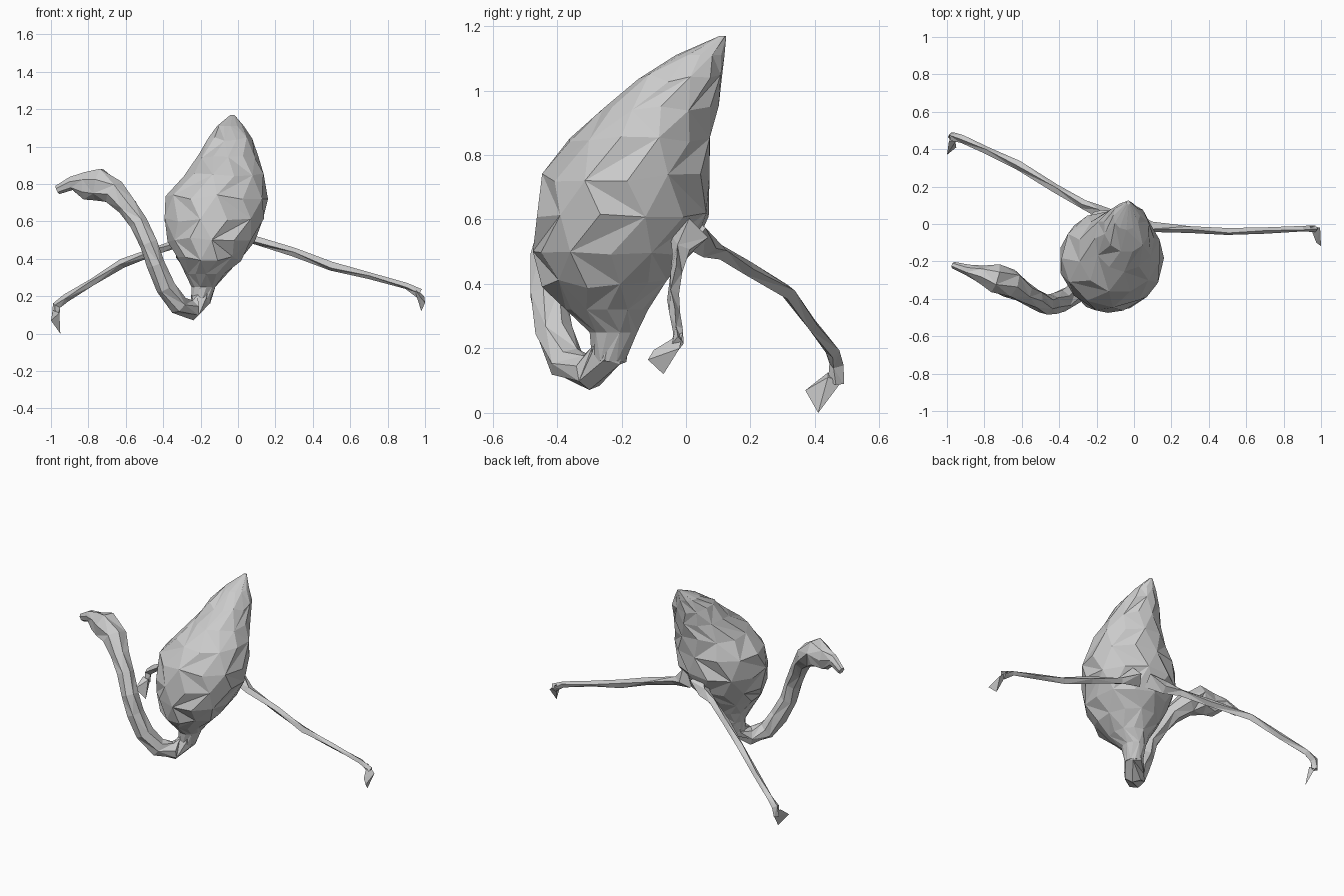
import bpy, bmesh, math, random
from mathutils import Vector

random.seed(4)


def finish(name, bm):
    bmesh.ops.recalc_face_normals(bm, faces=bm.faces)
    me = bpy.data.meshes.new(name)
    bm.to_mesh(me)
    bm.free()
    ob = bpy.data.objects.new(name, me)
    bpy.context.collection.objects.link(ob)
    return ob


def skin(name, rings):
    """Join rings of points with triangles and cap both ends."""
    bm = bmesh.new()
    loops = [[bm.verts.new(p) for p in r] for r in rings]
    n = len(loops[0])
    for k, (a, b) in enumerate(zip(loops, loops[1:])):
        for i in range(n):
            j = (i + 1) % n
            if (i + k) % 2:
                tris = ((a[i], a[j], b[j]), (a[i], b[j], b[i]))
            else:
                tris = ((a[i], a[j], b[i]), (a[j], b[j], b[i]))
            for t in tris:
                bm.faces.new(t)
    bm.faces.new(loops[0][::-1])
    bm.faces.new(loops[-1])
    return finish(name, bm)


def tube(name, path, sides):
    """Path points are x, y, z, radius in the bend plane, radius along y."""
    pts = [Vector(p[:3]) for p in path]
    rings = []
    for k, p in enumerate(path):
        t = (pts[min(k + 1, len(pts) - 1)] - pts[max(k - 1, 0)]).normalized()
        u = t.cross(Vector((0, 1, 0))).normalized()
        v = t.cross(u)
        rings.append([pts[k] + u * p[3] * math.cos(a) + v * p[4] * math.sin(a)
                      for a in [math.tau * (i + 0.25 * (k % 2)) / sides for i in range(sides)]])
    return skin(name, rings)


def hull(name, points):
    bm = bmesh.new()
    for p in points:
        bm.verts.new(p)
    bmesh.ops.convex_hull(bm, input=bm.verts)
    return finish(name, bm)


# body: z, x range, y range of each level slice
slices = [
    (0.16, -0.25, -0.15, -0.29, -0.19),
    (0.25, -0.25, -0.12, -0.30, -0.15),
    (0.32, -0.28, -0.06, -0.37, -0.12),
    (0.40, -0.33, 0.02, -0.45, -0.06),
    (0.50, -0.37, 0.09, -0.475, 0.01),
    (0.61, -0.40, 0.14, -0.46, 0.07),
    (0.73, -0.38, 0.155, -0.435, 0.07),
    (0.85, -0.29, 0.135, -0.36, 0.075),
    (0.95, -0.21, 0.105, -0.25, 0.095),
    (1.04, -0.16, 0.08, -0.15, 0.11),
    (1.11, -0.11, 0.03, -0.03, 0.118),
    (1.17, -0.04, -0.02, 0.105, 0.125),
]
N = 12
rings = []
for k, (z, x0, x1, y0, y1) in enumerate(slices):
    amp = 0.013 if 2 < k < 10 else 0.0
    ring = []
    for i in range(N):
        a = math.tau * (i + 0.5 * (k % 2)) / N
        s = 1.02 + random.uniform(-amp, amp) * 2
        ring.append(Vector(((x0 + x1) / 2 + (x1 - x0) / 2 * s * math.cos(a),
                            (y0 + y1) / 2 + (y1 - y0) / 2 * s * math.sin(a),
                            z + random.uniform(-amp, amp))))
    rings.append(ring)
skin("body", rings)

# neck, head and beak in one sweep
tube("neck_and_head", [
    (-0.19, -0.23, 0.28, 0.06, 0.06),
    (-0.20, -0.24, 0.18, 0.055, 0.06),
    (-0.25, -0.30, 0.125, 0.055, 0.06),
    (-0.32, -0.37, 0.155, 0.055, 0.06),
    (-0.385, -0.41, 0.25, 0.055, 0.06),
    (-0.44, -0.43, 0.37, 0.05, 0.058),
    (-0.475, -0.43, 0.48, 0.05, 0.055),
    (-0.53, -0.40, 0.59, 0.05, 0.055),
    (-0.59, -0.365, 0.68, 0.055, 0.06),
    (-0.66, -0.32, 0.755, 0.07, 0.08),
    (-0.745, -0.29, 0.80, 0.09, 0.08),
    (-0.82, -0.27, 0.79, 0.075, 0.05),
    (-0.89, -0.245, 0.805, 0.038, 0.03),
    (-0.965, -0.22, 0.768, 0.025, 0.018),
], 7)

# legs, each swelling into a hip inside the body
tube("left_leg", [
    (-0.01, 0.01, 0.55, 0.06, 0.06),
    (0.09, -0.015, 0.50, 0.024, 0.03),
    (0.30, -0.03, 0.435, 0.024, 0.018),
    (0.50, -0.04, 0.36, 0.026, 0.02),
    (0.70, -0.035, 0.31, 0.018, 0.017),
    (0.90, -0.025, 0.255, 0.018, 0.016),
    (0.97, -0.025, 0.215, 0.026, 0.018),
], 4)
tube("right_leg", [
    (-0.10, 0.01, 0.56, 0.06, 0.06),
    (-0.18, 0.065, 0.52, 0.04, 0.035),
    (-0.27, 0.105, 0.50, 0.025, 0.025),
    (-0.42, 0.19, 0.45, 0.022, 0.024),
    (-0.62, 0.315, 0.375, 0.025, 0.025),
    (-0.78, 0.39, 0.275, 0.02, 0.02),
    (-0.92, 0.455, 0.19, 0.022, 0.022),
    (-0.97, 0.467, 0.15, 0.024, 0.024),
    (-0.975, 0.465, 0.09, 0.02, 0.025),
], 4)

# feet: small splayed wedges
hull("left_foot", [
    (0.94, -0.01, 0.25), (0.95, -0.03, 0.215), (0.995, -0.02, 0.20),
    (0.98, -0.07, 0.12), (1.0, -0.118, 0.165), (0.975, -0.10, 0.195),
])
hull("right_foot", [
    (-0.99, 0.44, 0.125), (-0.97, 0.485, 0.10), (-0.955, 0.44, 0.11),
    (-0.95, 0.41, 0.0), (-1.0, 0.37, 0.07),
])
